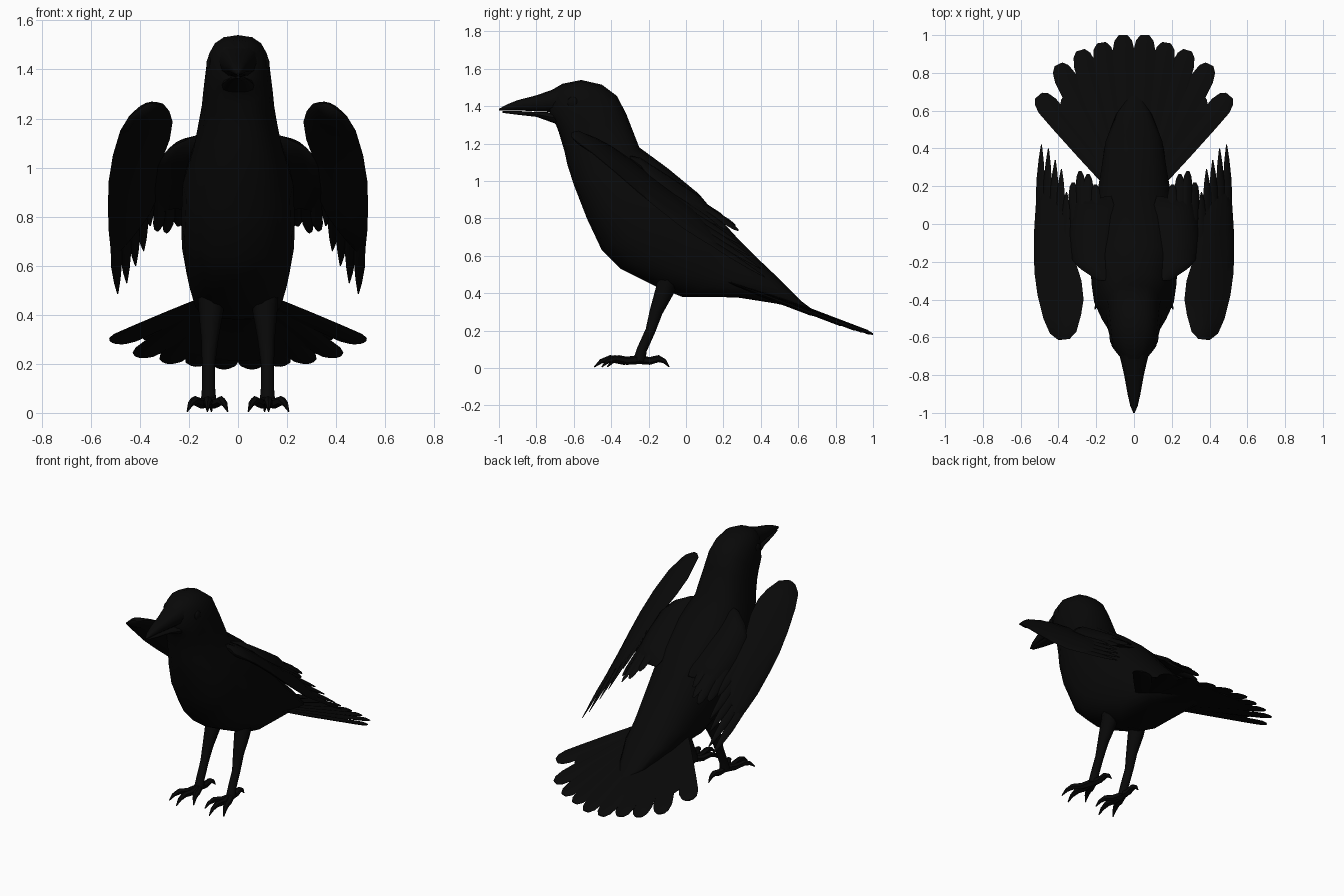
import bpy, bmesh, math
from mathutils import Vector

cube = bpy.data.objects.get("Cube")
if cube:
    bpy.data.objects.remove(cube, do_unlink=True)

black = bpy.data.materials.new("plumage black")
black.use_nodes = True
shade = (0.0025, 0.0025, 0.0025, 1)
black.diffuse_color = shade
black.node_tree.nodes["Principled BSDF"].inputs["Base Color"].default_value = shade


def loft(name, rings, mirror=False):
    """Skin a list of closed rings, cap the ends and shade the result."""
    bm = bmesh.new()
    loops = [[bm.verts.new(p) for p in ring] for ring in rings]
    n = len(loops[0])
    for a, b in zip(loops, loops[1:]):
        for i in range(n):
            j = (i + 1) % n
            bm.faces.new((a[i], a[j], b[j], b[i]))
    bm.faces.new(loops[0])
    bm.faces.new(loops[-1])
    bmesh.ops.recalc_face_normals(bm, faces=bm.faces)
    mesh = bpy.data.meshes.new(name)
    bm.to_mesh(mesh)
    bm.free()
    return finish(name, mesh, mirror)


def finish(name, mesh, mirror):
    obj = bpy.data.objects.new(name, mesh)
    bpy.context.collection.objects.link(obj)
    mesh.materials.append(black)
    if mirror:
        obj.modifiers.new("Mirror", 'MIRROR')
    bpy.ops.object.select_all(action='DESELECT')
    obj.select_set(True)
    bpy.context.view_layer.objects.active = obj
    bpy.ops.object.shade_smooth_by_angle(angle=math.radians(50))
    return obj


def rounded(v, power):
    return math.copysign(abs(v) ** power, v)


def sections(name, rows, sides=16, power=0.8):
    """Loft rounded sections, each from a top point, bottom point and half width."""
    rings = []
    for ty, tz, by, bz, w in rows:
        top, bottom = Vector((0, ty, tz)), Vector((0, by, bz))
        mid, half = (top + bottom) / 2, (top - bottom) / 2
        ring = []
        for i in range(sides):
            a = math.tau * i / sides
            c, s = rounded(math.cos(a), power), rounded(math.sin(a), power)
            ring.append(mid + half * s + Vector((w * c, 0, 0)))
        rings.append(ring)
    return loft(name, rings)


def tube(name, path, sides=8):
    """Tapered limb through (x, y, z, radius) points, mirrored."""
    pts = [Vector(p[:3]) for p in path]
    rings = []
    for i, p in enumerate(pts):
        d = (pts[min(i + 1, len(pts) - 1)] - pts[max(i - 1, 0)]).normalized()
        u = d.cross(Vector((1, 0.05, 0.1))).normalized()
        v = d.cross(u)
        rings.append([p + path[i][3] * (u * math.cos(math.tau * k / sides)
                      + v * math.sin(math.tau * k / sides)) for k in range(sides)])
    return loft(name, rings, True)


def plate(name, rows, height, thick, mirror=True, segs=6):
    """Thin lens-shaped sheet between pairs of plan points, draped on a surface."""
    rings = []
    for k, (a, b) in enumerate(rows):
        a, b = Vector(a), Vector(b)
        end = 0.35 if k in (0, len(rows) - 1) else 1
        upper, lower = [], []
        for i in range(segs + 1):
            t = i / segs
            p = a.lerp(b, t)
            z = height(p.x, p.y)
            h = thick * end * (0.08 + math.sin(math.pi * t)) / 2
            upper.append((p.x, p.y, z + h))
            lower.append((p.x, p.y, z - h))
        rings.append(upper + lower[::-1])
    return loft(name, rings, mirror)


def feather(name, root, tip, width, shape, height, thick):
    """Single feather; shape lists (distance along, relative width)."""
    root, tip = Vector(root), Vector(tip)
    d = (tip - root).normalized()
    side = Vector((-d.y, d.x)) * width / 2
    rows = [(root.lerp(tip, t) + side * w, root.lerp(tip, t) - side * w) for t, w in shape]
    return plate(name, rows, height, thick, True, 4)


# Head, neck and body
sections("body", [
    (-.72, 1.485, -.73, 1.34, .055), (-.66, 1.52, -.695, 1.30, .095),
    (-.56, 1.54, -.68, 1.26, .125), (-.45, 1.515, -.665, 1.21, .135),
    (-.37, 1.455, -.65, 1.16, .142), (-.32, 1.36, -.635, 1.09, .15),
    (-.25, 1.18, -.60, .98, .18), (-.1, 1.07, -.53, .80, .225),
    (.07, .93, -.45, .63, .232), (.17, .81, -.35, .53, .228),
    (.27, .70, -.17, .44, .21), (.4, .57, -.02, .38, .185),
    (.5, .475, .27, .378, .16), (.62, .355, .48, .345, .10),
    (.68, .31, .6, .318, .04)])

# Beak halves meeting at a narrow mouth line
sections("upper_beak", [
    (-.68, 1.50, -.68, 1.368, .08), (-.80, 1.458, -.80, 1.372, .052),
    (-.90, 1.432, -.90, 1.378, .034), (-.96, 1.408, -.965, 1.378, .02),
    (-1.0, 1.386, -1.0, 1.376, .004)], 12)
sections("lower_beak", [
    (-.68, 1.366, -.68, 1.30, .07), (-.80, 1.369, -.80, 1.343, .045),
    (-.90, 1.374, -.90, 1.354, .028), (-.98, 1.373, -.98, 1.364, .008)], 12)

# Eyes
bm = bmesh.new()
bmesh.ops.create_uvsphere(bm, u_segments=12, v_segments=8, radius=.03)
bmesh.ops.scale(bm, vec=(.4, 1, 1), verts=bm.verts)
bmesh.ops.translate(bm, vec=(.117, -.605, 1.42), verts=bm.verts)
eye_mesh = bpy.data.meshes.new("eyes")
bm.to_mesh(eye_mesh)
bm.free()
finish("eyes", eye_mesh, True)


# Wings: sheets that tilt outward, flatter at the wrist and over the back
def wing_height(x, y):
    tilt = .75 + .6 * min(0, y)
    return .907 - tilt * (max(x, .27) - .3) - .66 * y - .8 * max(0, -y - .4) ** 2


plate("outer_wing", [
    ((.34, -.608), (.40, -.615)), ((.305, -.57), (.445, -.58)),
    ((.28, -.48), (.48, -.5)), ((.267, -.4), (.51, -.38)),
    ((.278, -.3), (.527, -.26)), ((.31, -.2), (.53, -.15)),
    ((.325, -.08), (.528, -.02)), ((.335, .02), (.52, .1)),
    ((.36, .08), (.51, .18))], wing_height, .06)
plate("inner_wing", [
    ((.10, -.30), (.19, -.30)), ((.10, -.25), (.28, -.24)),
    ((.10, -.18), (.34, -.19)), ((.10, -.05), (.35, -.06)),
    ((.10, .08), (.33, .06)), ((.12, .15), (.32, .12))], wing_height, .07)

pointed = [(0, .7), (.3, 1), (.65, 1), (.85, .6), (1, .12)]
blunt = [(0, .7), (.4, 1), (.8, 1), (.93, .75), (1, .3)]
primary_tips = [(.49, .42), (.453, .40), (.417, .34), (.384, .29), (.357, .17)]
for i, tip in enumerate(primary_tips):
    feather(f"primary_feather_{i + 1}", (tip[0] + .012, -.12), tip, .045, pointed,
            lambda x, y, i=i: wing_height(x, y) + .003 * i, .016)
for i, tip in enumerate([(.322, .22), (.285, .28), (.243, .265), (.205, .21)]):
    feather(f"secondary_feather_{i + 1}", (tip[0] - .01, -.1), tip, .052, blunt,
            lambda x, y, i=i: wing_height(x, y) + .004 * i, .018)


# Tail fan: overlapping feathers over a broad base that closes the gaps
def tail_height(x, y):
    return .31 - .38 * (y - .65)


fan = [(0, .75), (.35, .9), (.7, 1), (.88, 1.02), (.96, .8), (1, .4)]
for i, tip in enumerate([(.058, 1.0), (.172, .96), (.284, .92), (.4, .845), (.505, .68)]):
    feather(f"tail_feather_{i + 1}", (.035 + .022 * i, .27 - .01 * i), tip, .116, fan,
            lambda x, y, i=i: tail_height(x, y) - .004 * i + .004, .022)
base = [(.2, .17), (.3, .195), (.4, .255), (.5, .335), (.58, .40),
        (.66, .385), (.74, .32), (.82, .23), (.88, .13)]
plate("tail_base", [((-w, y), (w, y)) for y, w in base],
      lambda x, y: tail_height(x, y) - .006, .02, False, 12)

# Legs and feet
tube("legs", [
    (.11, -.09, .50, .055), (.11, -.115, .41, .05), (.115, -.16, .3, .035),
    (.12, -.19, .2, .027), (.12, -.235, .1, .027), (.12, -.25, .04, .032)])
toes = {"inner_toe": (.042, -.42), "middle_toe": (.125, -.49),
        "outer_toe": (.207, -.45), "back_toe": (.108, -.09)}
for name, (tx, ty) in toes.items():
    path = []
    for t, z, r in [(0, .045, .024), (.35, .038, .021), (.65, .05, .019),
                    (.85, .036, .012), (1, .006, .003)]:
        path.append((.12 + (tx - .12) * t, -.25 + (ty + .25) * t, z, r))
    tube(name, path, 6)
